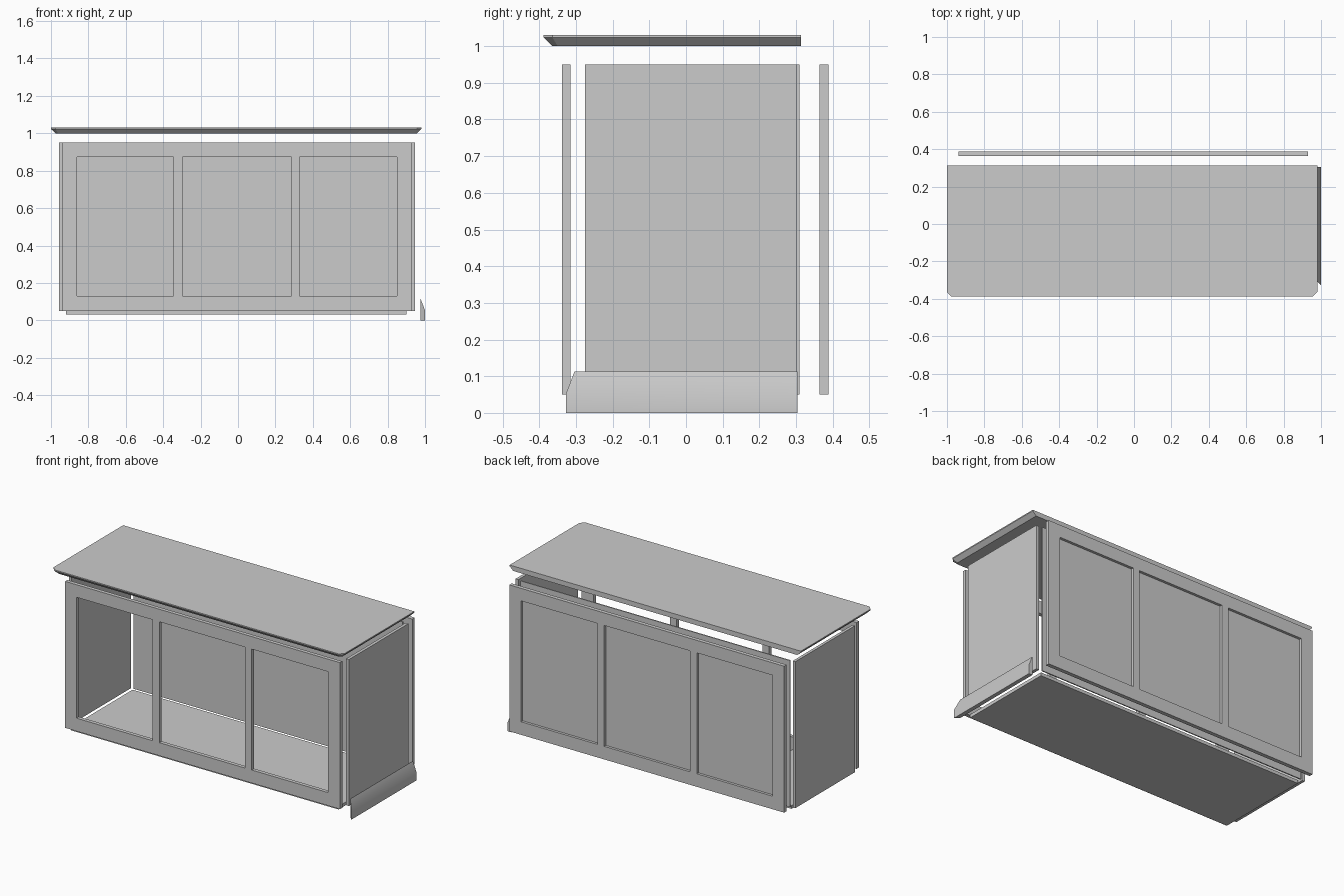
import bpy
import bmesh
import math

cube = bpy.data.objects.get("Cube")
if cube:
    bpy.data.objects.remove(cube)

grey = bpy.data.materials.new("light grey")
grey.use_nodes = True
colour = (0.6, 0.6, 0.6, 1)
grey.diffuse_color = colour
grey.node_tree.nodes["Principled BSDF"].inputs["Base Color"].default_value = colour


def finish(bm, name):
    bmesh.ops.remove_doubles(bm, verts=bm.verts, dist=1e-5)
    bmesh.ops.dissolve_limit(bm, angle_limit=0.01, verts=bm.verts, edges=bm.edges)
    bmesh.ops.recalc_face_normals(bm, faces=bm.faces)
    mesh = bpy.data.meshes.new(name)
    bm.to_mesh(mesh)
    bm.free()
    mesh.materials.append(grey)
    obj = bpy.data.objects.new(name, mesh)
    bpy.context.collection.objects.link(obj)
    return obj


def loft(name, rings):
    """Solid skinned through rings that share a vertex count."""
    bm = bmesh.new()
    loops = [[bm.verts.new(p) for p in ring] for ring in rings]
    for a, b in zip(loops, loops[1:]):
        for i in range(len(a)):
            j = (i + 1) % len(a)
            bm.faces.new((a[i], a[j], b[j], b[i]))
    bm.faces.new(loops[0])
    bm.faces.new(loops[-1])
    return finish(bm, name)


def box(name, x0, x1, y0, y1, z0, z1):
    outline = [(x0, y0), (x1, y0), (x1, y1), (x0, y1)]
    return loft(name, [[(x, y, z) for x, y in outline] for z in (z0, z1)])


# Stile and rail positions shared by the front frame and the back panel
XS = (-0.939, -0.861, -0.345, -0.298, 0.285, 0.33, 0.85, 0.93)
ZS = (0.05, 0.13, 0.873, 0.95)


def framed_panel(name, y_near, y_far, recess=None):
    """Slab with three bays: open through, or sunk from y_near to recess."""
    bm = bmesh.new()

    def quad(*points):
        bm.faces.new([bm.verts.new(p) for p in points])

    for i, (x0, x1) in enumerate(zip(XS, XS[1:])):
        for k, (z0, z1) in enumerate(zip(ZS, ZS[1:])):
            bay = k == 1 and i % 2 == 1
            levels = [y_near, y_far]
            if bay:
                levels = [] if recess is None else [recess, y_far]
            for y in levels:
                quad((x0, y, z0), (x1, y, z0), (x1, y, z1), (x0, y, z1))
            # Walls round each bay
            if bay:
                end = y_far if recess is None else recess
                for x in (x0, x1):
                    quad((x, y_near, z0), (x, end, z0), (x, end, z1), (x, y_near, z1))
                for z in (z0, z1):
                    quad((x0, y_near, z), (x1, y_near, z), (x1, end, z), (x0, end, z))
            # Outer edges of the slab
            for x, at_edge in ((x0, i == 0), (x1, i == len(XS) - 2)):
                if at_edge:
                    quad((x, y_near, z0), (x, y_far, z0), (x, y_far, z1), (x, y_near, z1))
            for z, at_edge in ((z0, k == 0), (z1, k == 2)):
                if at_edge:
                    quad((x0, y_near, z), (x1, y_near, z), (x1, y_far, z), (x0, y_far, z))
    return finish(bm, name)


# Cabinet body, with its parts held apart
framed_panel("front_frame", -0.338, -0.315)
framed_panel("back_panel", 0.388, 0.364, recess=0.372)
box("left_side_panel", 0.928, 0.947, -0.275, 0.303, 0.05, 0.95)
box("right_side_panel", -0.956, -0.938, -0.275, 0.303, 0.05, 0.95)
box("inner_back_sheet", -0.923, 0.908, 0.302, 0.309, 0.05, 0.95)
box("floor_panel", -0.919, 0.902, -0.311, 0.289, 0.03, 0.05)


# Countertop with clipped front corners and an undercut edge
def top_ring(inset, clip, z):
    x0, x1, y0, y1 = -1 + inset, 0.98 - inset, -0.388 + inset, 0.313
    return [(x0, y1, z), (x0, y0 + clip, z), (x0 + clip, y0, z),
            (x1 - clip, y0, z), (x1, y0 + clip, z), (x1, y1, z)]


loft("countertop", [top_ring(0.024, 0.014, 1.0),
                    top_ring(0, 0.024, 1.023),
                    top_ring(0, 0.024, 1.03)])

# Skirting board with a softly sloped top and a mitred front end
profile = [(0.975, 0), (1.0, 0), (1.0, 0.053), (0.977, 0.113), (0.975, 0.113)]
skirting = loft("side_skirting", [[(x, 0.673 - x, z) for x, z in profile],
                                  [(x, 0.304, z) for x, z in profile]])
bpy.context.view_layer.objects.active = skirting
skirting.select_set(True)
bpy.ops.object.shade_smooth_by_angle(angle=math.radians(30))
